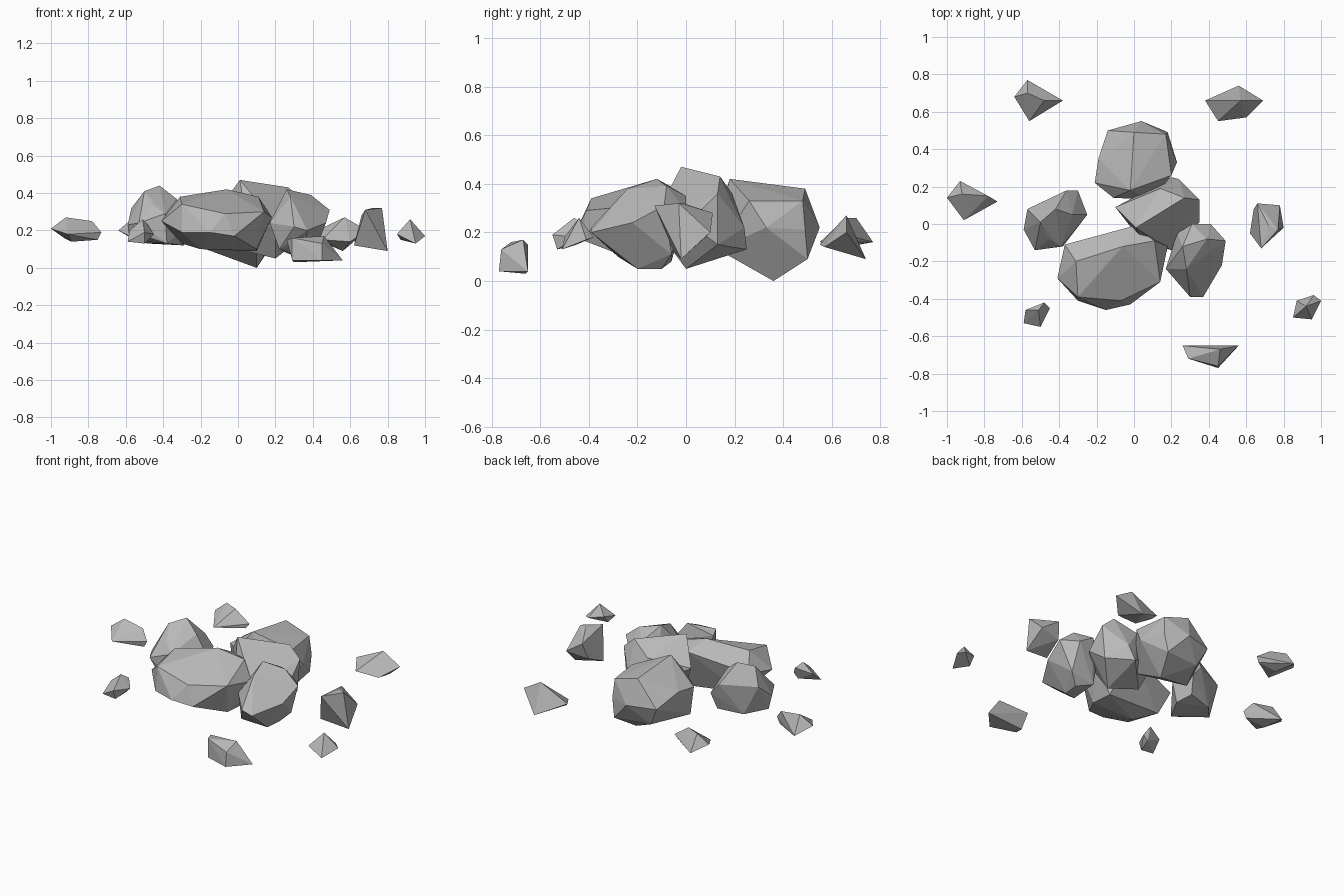
import bpy
import bmesh
from math import radians
from mathutils import Vector

default_cube = bpy.data.objects.get("Cube")
if default_cube:
    bpy.data.objects.remove(default_cube, do_unlink=True)

# One plain stone colour for every piece
stone_grey = bpy.data.materials.new("stone_grey")
stone_grey.use_nodes = True
stone_colour = (0.48, 0.48, 0.48, 1)
stone_grey.diffuse_color = stone_colour
shader = next(node for node in stone_grey.node_tree.nodes if node.type == "BSDF_PRINCIPLED")
shader.inputs["Base Color"].default_value = stone_colour
shader.inputs["Roughness"].default_value = 0.9


def chipped_rock(name, *corners):
    """Wrap a faceted convex rock around its corners, given in hundredths."""
    bm = bmesh.new()
    for corner in corners:
        bm.verts.new(Vector(corner) / 100)
    hull = bmesh.ops.convex_hull(bm, input=bm.verts[:])
    # Drop corners that ended up inside the rock
    buried = {item for item in hull["geom_interior"] + hull["geom_unused"]
              if isinstance(item, bmesh.types.BMVert)}
    bmesh.ops.delete(bm, geom=list(buried), context="VERTS")
    # Merge nearly level triangles into broad chipped facets
    bmesh.ops.dissolve_limit(bm, angle_limit=radians(4),
                             verts=bm.verts[:], edges=bm.edges[:])
    bmesh.ops.recalc_face_normals(bm, faces=bm.faces[:])
    mesh = bpy.data.meshes.new(name)
    bm.to_mesh(mesh)
    bm.free()
    mesh.materials.append(stone_grey)
    rock = bpy.data.objects.new(name, mesh)
    bpy.context.collection.objects.link(rock)
    return rock


# Large boulders clustered in the middle
chipped_rock(
    "front_boulder",
    (-41, -29, 25), (-37, -11, 28), (-31, -20, 38), (-30, -39, 34),
    (-6, -12, 42), (0, -1, 36), (11, -9, 38), (18, -12, 27),
    (14, -31, 30), (-7, -41, 29), (-15, -46, 19), (-30, -41, 19),
    (-2, -43, 17), (-20, -25, 10), (-30, -14, 13), (10, -10, 9), (10, -25, 10))

chipped_rock(
    "back_boulder",
    (-2, 18, 42), (0, 49, 38), (-21, 22, 28), (-19, 35, 29),
    (-14, 50, 22), (4, 55, 22), (17, 48, 33), (23, 33, 22),
    (20, 26, 33), (18, 49, 21), (16, 50, 9), (10, 36, 0),
    (-20, 24, 11), (-11, 14, 30), (10, 13, 13), (-8, 47, 10))

chipped_rock(
    "centre_boulder",
    (1, -2, 47), (27, 14, 43), (-10, 9, 32), (14, 19, 36),
    (24, 24, 22), (35, 13, 36), (35, 1, 24), (20, -14, 24),
    (4, -9, 28), (20, 25, 13), (20, 0, 5), (0, 4, 10), (33, 13, 15))

chipped_rock(
    "right_boulder",
    (26, -12, 42), (31, 0, 35), (39, -8, 39), (41, 0, 29),
    (49, -9, 31), (47, -22, 24), (37, -39, 20), (30, -39, 22),
    (28, -24, 38), (17, -24, 24), (23, -5, 28), (22, -28, 10),
    (33, -30, 12), (35, -20, 5), (36, -10, 5), (42, -6, 11), (26, -6, 8))

chipped_rock(
    "left_boulder",
    (-59, -3, 23), (-57, 8, 32), (-50, 1, 41), (-42, 8, 44),
    (-36, 18, 32), (-30, 18, 25), (-25, 5, 24), (-33, 5, 37),
    (-39, -12, 29), (-45, -8, 33), (-53, -14, 24), (-58, -1, 15),
    (-48, 10, 13), (-38, -12, 13), (-29, 4, 12), (-32, 14, 14),
    (-50, -12, 17))

# Small shards scattered around the cluster
chipped_rock(
    "back_left_shard",
    (-64, 68, 20), (-57, 77, 16), (-57, 70, 26), (-48, 66, 26),
    (-38, 66, 19), (-56, 55, 16), (-52, 66, 14), (-40, 65, 16))

chipped_rock(
    "back_right_shard",
    (38, 66, 18), (56, 74, 9), (57, 66, 27), (69, 66, 20),
    (60, 57, 14), (45, 55, 15), (50, 65, 12), (40, 64, 16))

chipped_rock(
    "left_shard",
    (-100, 14, 21), (-93, 23, 16), (-92, 16, 27), (-78, 15, 25),
    (-73, 12, 19), (-91, 2, 18), (-89, 12, 14), (-75, 12, 15))

chipped_rock(
    "right_shard",
    (66, 11, 28), (78, 10, 20), (72, -1, 32), (77, -3, 32),
    (80, -2, 9), (68, -13, 31), (62, -5, 12), (64, 8, 18))

chipped_rock(
    "front_left_shard",
    (-59, -53, 14), (-58, -46, 20), (-48, -42, 23), (-45, -45, 18),
    (-50, -55, 19), (-51, -46, 26), (-50, -53, 13), (-48, -45, 15))

chipped_rock(
    "front_right_shard",
    (85, -50, 18), (87, -41, 20), (96, -38, 18), (100, -41, 17),
    (95, -51, 13), (92, -44, 26), (87, -45, 15))

chipped_rock(
    "front_shard",
    (26, -65, 15), (29, -72, 16), (46, -67, 17), (56, -65, 4),
    (45, -76, 13), (45, -77, 4), (29, -72, 4), (30, -66, 3))
